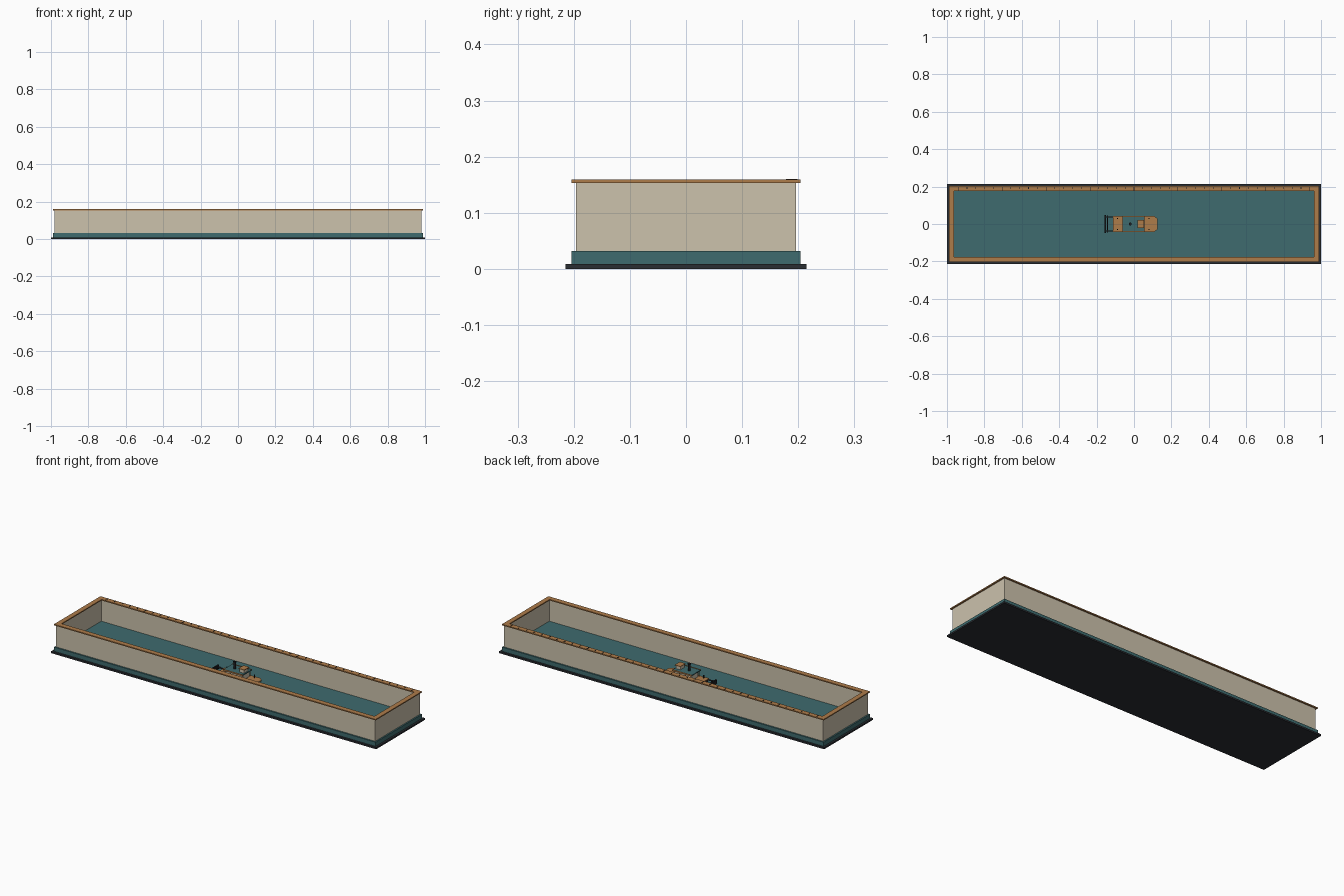
import bpy, bmesh, math

if "Cube" in bpy.data.objects:
    bpy.data.objects.remove(bpy.data.objects["Cube"])


def material(name, r, g, b):
    lin = [((c / 255 + 0.055) / 1.055) ** 2.4 for c in (r, g, b)]
    m = bpy.data.materials.new(name)
    m.diffuse_color = (*lin, 1)
    m.use_nodes = True
    m.node_tree.nodes["Principled BSDF"].inputs["Base Color"].default_value = m.diffuse_color
    return m


CHARCOAL = material("charcoal", 42, 45, 50)
TEAL = material("teal", 62, 107, 110)
BEIGE = material("beige", 204, 194, 172)
WOOD = material("wood", 174, 124, 74)
BLACK = material("black", 28, 28, 30)


def finish(bm, name, mat):
    bmesh.ops.recalc_face_normals(bm, faces=bm.faces)
    me = bpy.data.meshes.new(name)
    bm.to_mesh(me)
    bm.free()
    me.materials.append(mat)
    ob = bpy.data.objects.new(name, me)
    bpy.context.collection.objects.link(ob)
    return ob


def box(name, mat, x, y, z):
    """Box from (min, max) pairs."""
    bm = bmesh.new()
    bmesh.ops.create_cube(bm, size=1)
    for v in bm.verts:
        v.co = [lo + (c + 0.5) * (hi - lo) for c, (lo, hi) in zip(v.co, (x, y, z))]
    return finish(bm, name, mat)


def prism(name, mat, outline, z0, z1):
    bm = bmesh.new()
    face = bm.faces.new([bm.verts.new((x, y, z0)) for x, y in outline])
    top = bmesh.ops.extrude_face_region(bm, geom=[face])["geom"]
    for v in top:
        if isinstance(v, bmesh.types.BMVert):
            v.co.z = z1
    return finish(bm, name, mat)


def frame(name, mat, ox, oy, ix, iy, z0, z1):
    """Rectangular ring with an open middle."""
    bm = bmesh.new()
    corners = [(-1, -1), (1, -1), (1, 1), (-1, 1)]
    rings = [[bm.verts.new((sx * a, sy * b, z)) for sx, sy in corners]
             for a, b, z in ((ox, oy, z0), (ox, oy, z1), (ix, iy, z1), (ix, iy, z0))]
    for k in range(4):
        a, b = rings[k], rings[(k + 1) % 4]
        for i in range(4):
            j = (i + 1) % 4
            bm.faces.new((a[i], a[j], b[j], b[i]))
    return finish(bm, name, mat)


def cylinder(name, mat, loc, radius, depth, rot=(0, 0, 0), sides=16):
    bpy.ops.mesh.primitive_cylinder_add(vertices=sides, radius=radius, depth=depth,
                                        location=loc, rotation=rot)
    ob = bpy.context.object
    ob.name = name
    ob.data.materials.append(mat)
    bpy.ops.object.shade_smooth_by_angle()
    return ob


# Tank: base plate, floor slab, walls and top rim
box("base_plate", CHARCOAL, (-1, 1), (-0.215, 0.215), (0, 0.009))
box("tank_floor", TEAL, (-0.989, 0.989), (-0.204, 0.204), (0.009, 0.032))
frame("tank_walls", BEIGE, 0.981, 0.196, 0.971, 0.186, 0.032, 0.153)
frame("top_rim", WOOD, 0.989, 0.204, 0.962, 0.176, 0.153, 0.159)

# Scale marks along the back rim
for i in range(41):
    x = -0.94 + i * 0.047
    major = i % 5 == 0
    box("scale_mark", BLACK, (x - 0.0015, x + 0.0015),
        (0.178 if major else 0.187, 0.199), (0.159, 0.1605))

# Boat hull and lower deck with a tapered bow
def hull_outline(w, x0, tip):
    return [(x0, -w), (tip - 0.018, -w), (tip, -w * 0.65),
            (tip, w * 0.65), (tip - 0.018, w), (x0, w)]


prism("hull", CHARCOAL, hull_outline(0.038, -0.108, 0.118), 0.032, 0.052)
prism("lower_deck", WOOD, hull_outline(0.044, -0.112, 0.125), 0.052, 0.058)

# Deckhouse, upper deck and posts
box("deckhouse", BEIGE, (-0.055, 0.05), (-0.028, 0.028), (0.058, 0.088))
box("upper_deck", TEAL, (-0.062, 0.056), (-0.038, 0.038), (0.088, 0.093))
for s in (-1, 1):
    box("side_rail", WOOD, (-0.062, 0.056), sorted((s * 0.038, s * 0.042)), (0.087, 0.095))
    for x in (-0.088, 0.08):
        cylinder("deck_post", BLACK, (x, s * 0.03, 0.066), 0.003, 0.018, sides=8)
    for x in (-0.055, -0.02, 0.015, 0.05):
        cylinder("support_post", WOOD, (x, s * 0.036, 0.073), 0.002, 0.03, sides=8)

# Pilot house and funnel
box("pilot_house", BEIGE, (0.022, 0.05), (-0.018, 0.018), (0.093, 0.110))
box("pilot_house_roof", WOOD, (0.019, 0.054), (-0.022, 0.022), (0.110, 0.114))
cylinder("funnel", BLACK, (-0.02, 0, 0.113), 0.006, 0.04)
cylinder("funnel_cap", BLACK, (-0.02, 0, 0.131), 0.008, 0.005)

# Stern wheel: support arms, axle and paddles
for s in (-1, 1):
    box("wheel_arm", CHARCOAL, (-0.155, -0.105), sorted((s * 0.034, s * 0.039)), (0.050, 0.056))
cylinder("wheel_axle", BLACK, (-0.142, 0, 0.053), 0.003, 0.09, (math.pi / 2, 0, 0), 8)
box("stern_bar", BLACK, (-0.158, -0.150), (-0.048, 0.048), (0.040, 0.062))
